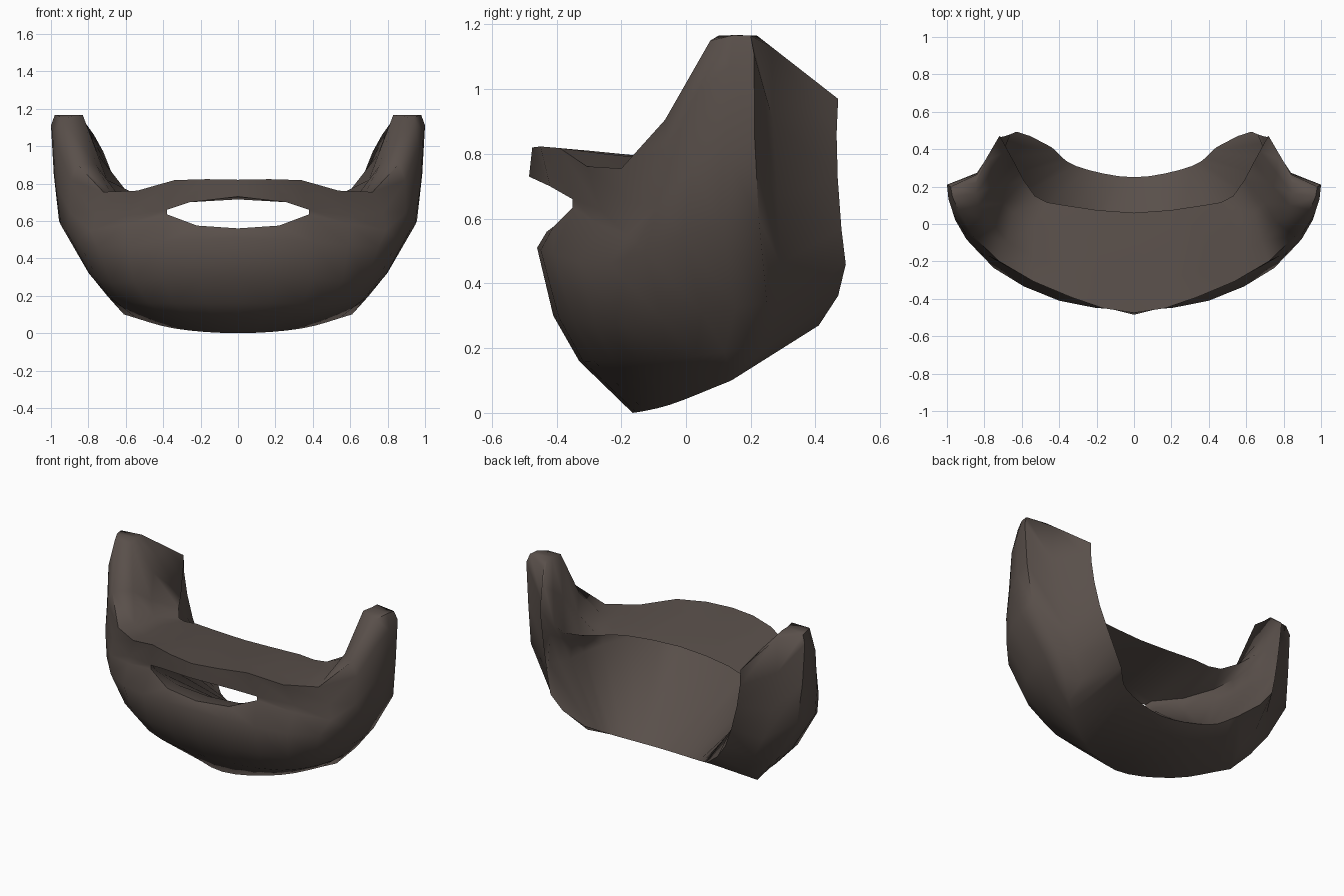
import bpy, bmesh
from mathutils import Vector

if "Cube" in bpy.data.objects:
    bpy.data.objects.remove(bpy.data.objects["Cube"])

COLS = 9    # columns from the centre line to the outer side crest
HOLE = 2    # column where the mouth opening ends


def rail(keys, n=COLS):
    """Resample a short guide curve to n points (Catmull-Rom)."""
    p = [Vector(k) for k in keys]
    # mirrored phantom point if the curve starts on the centre line
    first = Vector((-p[1].x, p[1].y, p[1].z)) if p[0].x == 0 else 2 * p[0] - p[1]
    q = [first] + p + [2 * p[-1] - p[-2]]
    out = []
    for i in range(n):
        t = i * (len(p) - 1) / (n - 1)
        k = min(int(t), len(p) - 2)
        t -= k
        a, b, c, d = q[k:k + 4]
        w = 0.5 * (2 * b + (c - a) * t + (2 * a - 5 * b + 4 * c - d) * t * t
                   + (3 * b - a - 3 * c + d) * t ** 3)
        w.z = min(w.z, 1.167)
        out.append(w)
    return out


# guide curves, each running from the centre line to the side
shelf_back = rail([(0, .06, .77), (.37, .1, .76), (.53, .15, .735), (.64, .33, .79), (.70, .44, .92)])
shelf_inner = rail([(0, -.1, .79), (.38, -.06, .78), (.645, .06, .745), (.745, .2, .95), (.77, .35, 1.06)])
shelf_mid = rail([(0, -.3, .81), (.36, -.25, .80), (.68, -.09, .75), (.83, .1, 1.165), (.845, .22, 1.165)])
top_front = rail([(0, -.475, .82), (.34, -.39, .818), (.72, -.2, .755), (.94, .075, 1.15), (.98, .2, 1.165)])
upper_lip = rail([(0, -.485, .73), (.38, -.35, .66), (.78, -.17, .65), (.965, .05, 1.0), (1, .21, 1.11)])
lower_lip = rail([(0, -.43, .56), (.38, -.35, .635), (.79, -.18, .55), (.955, .02, .76), (.985, .212, .85)])
chin_high = rail([(0, -.46, .51), (.4, -.41, .49), (.75, -.235, .46), (.92, -.01, .55), (.957, .225, .6)])
chin_mid = rail([(0, -.41, .3), (.4, -.35, .29), (.68, -.19, .27), (.79, .05, .31), (.80, .25, .34)])
chin_low = rail([(0, -.33, .16), (.44, -.25, .16), (.64, -.03, .17), (.70, .21, .2)])
chin_base = rail([(0, -.165, 0), (.34, -.05, .025), (.61, .14, .1)])
neck_edge = rail([(0, .25, .18), (.31, .31, .21), (.44, .41, .27)])
floor = rail([(0, -.3, .54), (.39, -.3, .61), (.6, 0, .6), (.64, .27, .6), (.68, .43, .62)])
under_shelf = rail([(0, -.34, .715), (.39, -.31, .67), (.6, 0, .69), (.635, .26, .72), (.69, .41, .8)])
# flatten the middle of the mouth opening
upper_lip[1] = Vector((.26, -.42, .70))
lower_lip[1] = Vector((.22, -.41, .575))
floor[1] = Vector((.22, -.3, .555))
under_shelf[1] = Vector((.26, -.32, .71))
# dip in the sideburn front where it meets the moustache
shelf_mid[5] = Vector((.76, .01, .90))
shelf_inner[5] = Vector((.70, .11, .82))
top_front[5] = Vector((.86, -.065, .905))
rows = [shelf_back, shelf_inner, shelf_mid, top_front, upper_lip, lower_lip, chin_high,
        chin_mid, chin_low, chin_base, neck_edge, floor, under_shelf]
A, N, M, B, C, L, D, E, E2, F, G, I, U = range(13)

bm = bmesh.new()
v = []
for r in rows:
    v.append([bm.verts.new(p) for p in r])
    v[-1][0].co.x = 0


def strip(r, s, start, end):
    for j in range(start, end):
        bm.faces.new((v[r][j], v[r][j + 1], v[s][j + 1], v[s][j]))


# skin around the ring of guide curves, leaving the mouth open
for r in range(13):
    strip(r, (r + 1) % 13, HOLE if r in (C, I) else 0, COLS - 1)
strip(L, I, 0, HOLE)
strip(U, C, 0, HOLE)
bm.faces.new((v[C][HOLE], v[L][HOLE], v[I][HOLE], v[U][HOLE]))

# hollowed rear face of the sideburn, from the crest to its thin back edge
n = COLS - 1
hollow = [bm.verts.new(p) for p in rail(
    [(.84, .265, 1.13), (.84, .27, .85), (.79, .29, .55), (.70, .285, .35), (.60, .25, .2)], 6)]
back = [bm.verts.new(p) for p in rail(
    [(.72, .47, .97), (.705, .465, .8), (.66, .48, .57), (.6, .49, .41), (.44, .41, .27)], 7)[:-1]]
for k in range(5):
    bm.faces.new((v[B + k][n], v[B + k + 1][n], hollow[k + 1], hollow[k]))
    bm.faces.new((hollow[k], hollow[k + 1], back[k + 1], back[k]))
bm.faces.new((v[E2][n], v[F][n], v[G][n], hollow[5]))
bm.faces.new((hollow[5], v[G][n], back[5]))
bm.faces.new((v[A][n], v[N][n], back[0]))
bm.faces.new((v[N][n], v[M][n], back[0]))
bm.faces.new((v[M][n], hollow[0], back[0]))
bm.faces.new((v[M][n], v[B][n], hollow[0]))
bm.faces.new((v[U][n], v[A][n], back[0], back[1]))
bm.faces.new((v[I][n], v[U][n], back[1], back[2], back[3]))
bm.faces.new((v[G][n], v[I][n], back[3], back[4], back[5]))
bmesh.ops.recalc_face_normals(bm, faces=bm.faces[:])

mesh = bpy.data.meshes.new("beard")
bm.to_mesh(mesh)
bm.free()
beard = bpy.data.objects.new("beard", mesh)
bpy.context.collection.objects.link(beard)

brown = bpy.data.materials.new("dark brown hair")
brown.diffuse_color = (.10, .079, .069, 1)
brown.use_nodes = True
brown.node_tree.nodes["Principled BSDF"].inputs["Base Color"].default_value = brown.diffuse_color
mesh.materials.append(brown)

bpy.context.view_layer.objects.active = beard
beard.select_set(True)
mirror = beard.modifiers.new("mirror", 'MIRROR')
mirror.use_clip = True
bpy.ops.object.modifier_apply(modifier="mirror")
bpy.ops.object.shade_smooth_by_angle(angle=1.2)
